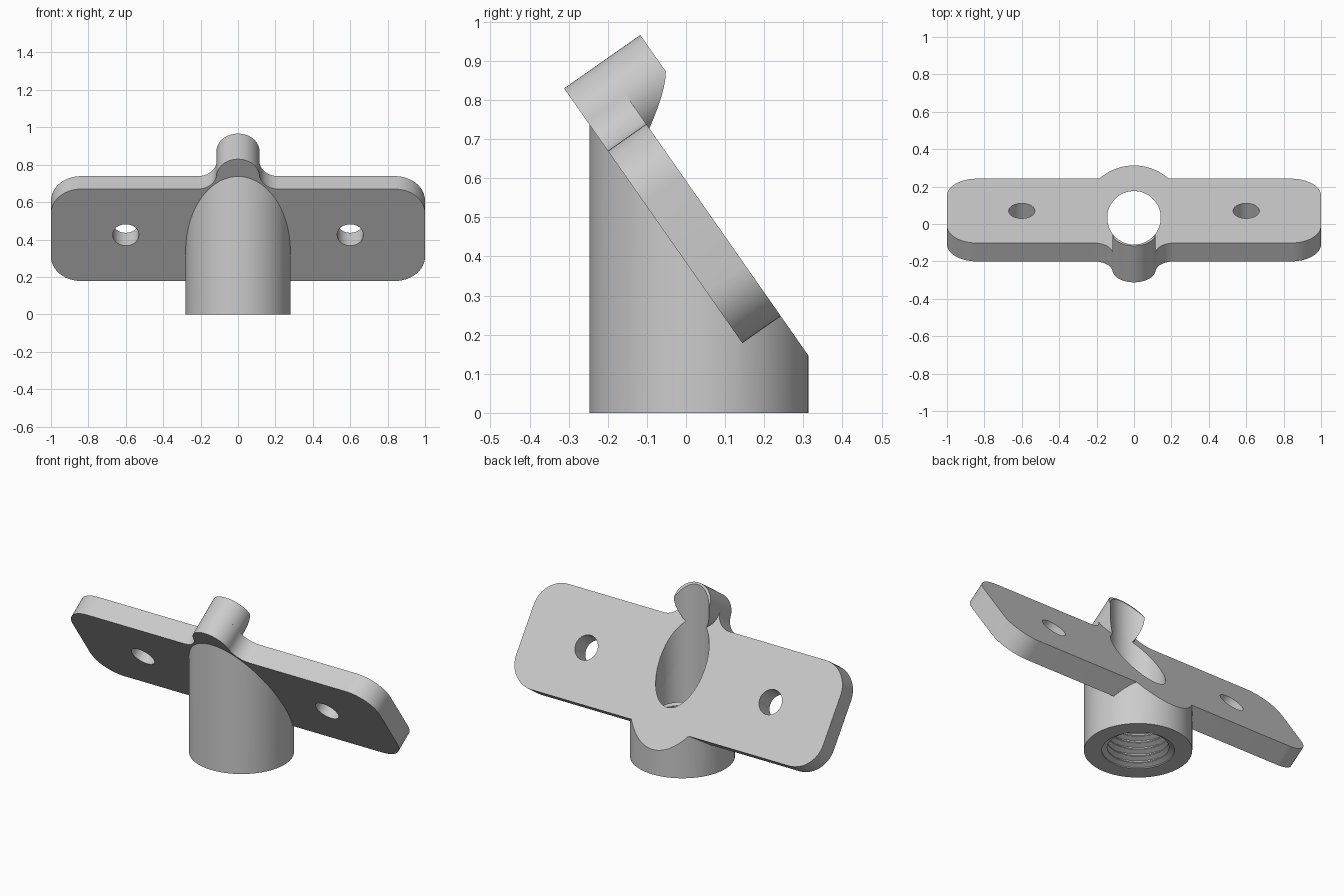
import bpy, bmesh, math
from mathutils import Matrix, Vector

if "Cube" in bpy.data.objects:
    bpy.data.objects.remove(bpy.data.objects["Cube"])

TILT = math.radians(55)
U = Vector((0, -math.cos(TILT), math.sin(TILT)))   # up along the plate
N = Vector((0, math.sin(TILT), math.cos(TILT)))    # out of the plate
X = Vector((-1, 0, 0))
O = Vector((0, -0.2, 0.67))                        # lower face, top edge
FRAME = Matrix.Translation(O) @ Matrix((X, U, N)).transposed().to_4x4()
AXIS_Y, THICK = 0.033, 0.12

grey = bpy.data.materials.new("grey")
grey.diffuse_color = (0.6, 0.6, 0.6, 1)
grey.use_nodes = True
grey.node_tree.nodes["Principled BSDF"].inputs["Base Color"].default_value = grey.diffuse_color


def finish(bm, name):
    bmesh.ops.recalc_face_normals(bm, faces=bm.faces)
    me = bpy.data.meshes.new(name)
    bm.to_mesh(me)
    bm.free()
    ob = bpy.data.objects.new(name, me)
    bpy.context.collection.objects.link(ob)
    me.materials.append(grey)
    return ob


def prism(name, pts, z0, z1, mat):
    """Extrude a closed outline from z0 to z1, then place it."""
    bm = bmesh.new()
    face = bm.faces.new([bm.verts.new((x, y, z0)) for x, y in pts])
    ext = bmesh.ops.extrude_face_region(bm, geom=[face])["geom"]
    bmesh.ops.translate(bm, vec=(0, 0, z1 - z0),
                        verts=[v for v in ext if isinstance(v, bmesh.types.BMVert)])
    bmesh.ops.transform(bm, matrix=mat, verts=bm.verts)
    return finish(bm, name)


def arc(cx, cy, r, a0, a1, n):
    return [(cx + r * math.cos(math.radians(a0 + (a1 - a0) * i / n)),
             cy + r * math.sin(math.radians(a0 + (a1 - a0) * i / n))) for i in range(n + 1)]


def circle(cx, cy, r, n):
    return arc(cx, cy, r, 0, 360, n)[:-1]


def lathe(name, profile, steps):
    bm = bmesh.new()
    vs = [bm.verts.new((r, 0, z)) for r, z in profile]
    es = [bm.edges.new(p) for p in zip(vs, vs[1:])]
    bmesh.ops.spin(bm, geom=vs + es, cent=(0, 0, 0), axis=(0, 0, 1),
                   angle=math.tau, steps=steps, use_merge=True)
    bmesh.ops.remove_doubles(bm, verts=bm.verts, dist=1e-5)
    bmesh.ops.translate(bm, vec=(0, AXIS_Y, 0), verts=bm.verts)
    return finish(bm, name)


def cut(ob, cutter):
    mod = ob.modifiers.new("cut", 'BOOLEAN')
    mod.operation, mod.solver, mod.object = 'DIFFERENCE', 'EXACT', cutter
    bpy.context.view_layer.objects.active = ob
    bpy.ops.object.modifier_apply(modifier=mod.name)


# Plate with rounded corners and a filleted tongue, built as a mirrored half outline
BOSS_S, BOSS_R, FIL, CR = 0.08, 0.115, 0.1, 0.16
fx = math.sqrt((BOSS_R + FIL) ** 2 - (FIL - BOSS_S) ** 2)
tang = math.degrees(math.atan2(FIL - BOSS_S, fx))
half = (arc(1 - CR, -0.6 + CR, CR, -90, 0, 12) + arc(1 - CR, -CR, CR, 0, 90, 12)
        + arc(fx, FIL, FIL, 270, 180 + tang, 12)
        + arc(0, BOSS_S, BOSS_R, tang, 90, 16)[1:])
outline = half + [(-x, y) for x, y in reversed(half[:-1])]
plate = prism("mounting_plate", outline, 0, THICK, FRAME)

# Round stub standing on the tongue
stub = prism("stub", circle(0, BOSS_S, BOSS_R, 64), THICK, 0.238, FRAME)

# Upright socket, trimmed to the plate
socket = prism("socket", circle(0, 0, 0.28, 96), 0, 1.3, Matrix.Translation((0, AXIS_Y, 0)))
step = [(-3, THICK), (-0.6, THICK), (-0.6, 0), (3, 0), (3, 3), (-3, 3)]
side = Matrix.Translation(O) @ Matrix((U, N, X)).transposed().to_4x4()
trim = prism("trim_cutter", step, -1, 1, side)

# Bore cutter: threaded below, plain above
PITCH, TURNS, ROOT, CREST, BORE = 0.04, 6, 0.188, 0.16, 0.143
profile = [(0, -0.1), (ROOT, -0.1)]
for i in range(TURNS):
    z = i * PITCH
    profile += [(ROOT, z + 0.006), (CREST, z + 0.018), (CREST, z + 0.024), (ROOT, z + 0.036)]
profile += [(BORE, TURNS * PITCH + 0.01), (BORE, 1.6), (0, 1.6)]
bore = lathe("bore_cutter", profile, 64)

# Screw holes
holes = [prism("hole_cutter", circle(s * 0.6, -0.3, 0.07, 40), -0.1, 0.3, FRAME) for s in (-1, 1)]

cut(socket, trim)
for part in (socket, plate, stub):
    cut(part, bore)
for h in holes:
    cut(plate, h)
for c in [trim, bore] + holes:
    bpy.data.objects.remove(c)

bpy.ops.object.select_all(action='DESELECT')
for part in (socket, plate, stub):
    part.select_set(True)
bpy.context.view_layer.objects.active = plate
bpy.ops.object.shade_smooth_by_angle(angle=math.radians(25))
